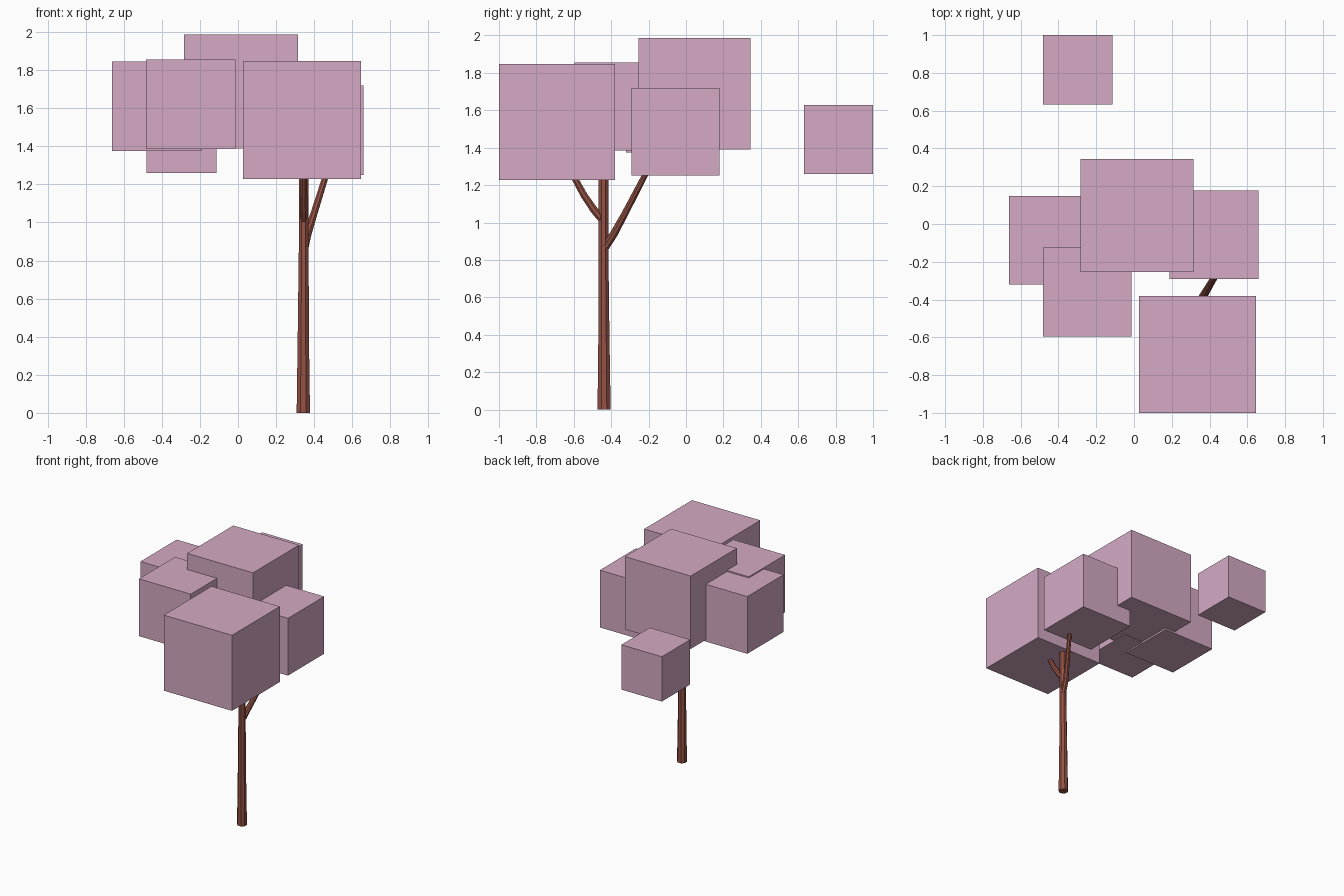
import bpy, bmesh, math
from mathutils import Vector

if "Cube" in bpy.data.objects:
    bpy.data.objects.remove(bpy.data.objects["Cube"])


def material(name, color):
    m = bpy.data.materials.new(name)
    m.diffuse_color = (*color, 1)
    m.use_nodes = True
    m.node_tree.nodes["Principled BSDF"].inputs["Base Color"].default_value = m.diffuse_color
    return m


bark = material("bark", (0.30, 0.085, 0.06))
blossom = material("blossom", (0.66, 0.40, 0.55))


def finish(bm, name, mat):
    bmesh.ops.recalc_face_normals(bm, faces=bm.faces[:])
    mesh = bpy.data.meshes.new(name)
    bm.to_mesh(mesh)
    bm.free()
    mesh.materials.append(mat)
    bpy.context.collection.objects.link(bpy.data.objects.new(name, mesh))


def limb(name, path, sides):
    """Faceted tapering tube through (x, y, z, radius) points."""
    bm = bmesh.new()
    pts = [Vector(p[:3]) for p in path]
    rings = []
    for i, p in enumerate(pts):
        d = pts[min(i + 1, len(pts) - 1)] - pts[max(i - 1, 0)]
        if i == 0 and p.z == 0:
            d = Vector((0, 0, 1))      # level foot on the ground
        q = Vector((0, 0, 1)).rotation_difference(d)
        ring = []
        for k in range(sides):
            a = math.tau * (k + 0.5) / sides
            ring.append(bm.verts.new(p + q @ Vector((math.cos(a), math.sin(a), 0)) * path[i][3]))
        rings.append(ring)
    for a, b in zip(rings, rings[1:]):
        for k in range(sides):
            n = (k + 1) % sides
            bm.faces.new((a[k], a[n], b[n], b[k]))
    bm.faces.new(rings[0])
    bm.faces.new(rings[-1])
    finish(bm, name, bark)


def leaf_cube(name, center, size):
    bm = bmesh.new()
    bmesh.ops.create_cube(bm, size=size)
    bmesh.ops.translate(bm, verts=bm.verts[:], vec=center)
    finish(bm, name, blossom)


# Trunk and its two branches, running up into the foliage
limb("trunk", [(0.343, -0.438, 0, 0.038), (0.343, -0.439, 0.4, 0.032),
               (0.345, -0.441, 0.85, 0.028), (0.345, -0.441, 1.4, 0.028)], 8)
limb("front_branch", [(0.345, -0.435, 1.0, 0.022), (0.345, -0.49, 1.065, 0.022),
                      (0.345, -0.545, 1.145, 0.020), (0.345, -0.63, 1.30, 0.017)], 8)
limb("back_branch", [(0.35, -0.43, 0.87, 0.022), (0.365, -0.385, 0.94, 0.022),
                     (0.40, -0.325, 1.05, 0.019), (0.475, -0.20, 1.29, 0.016)], 8)

# Foliage cubes
leaf_cube("foliage_front_right", (0.336, -0.69, 1.538), 0.62)
leaf_cube("foliage_left", (-0.426, -0.086, 1.61), 0.47)
leaf_cube("foliage_front_left", (-0.248, -0.36, 1.62), 0.47)
leaf_cube("foliage_top", (0.015, 0.045, 1.688), 0.598)
leaf_cube("foliage_right", (0.423, -0.057, 1.485), 0.47)
leaf_cube("foliage_back", (-0.297, 0.816, 1.444), 0.368)
